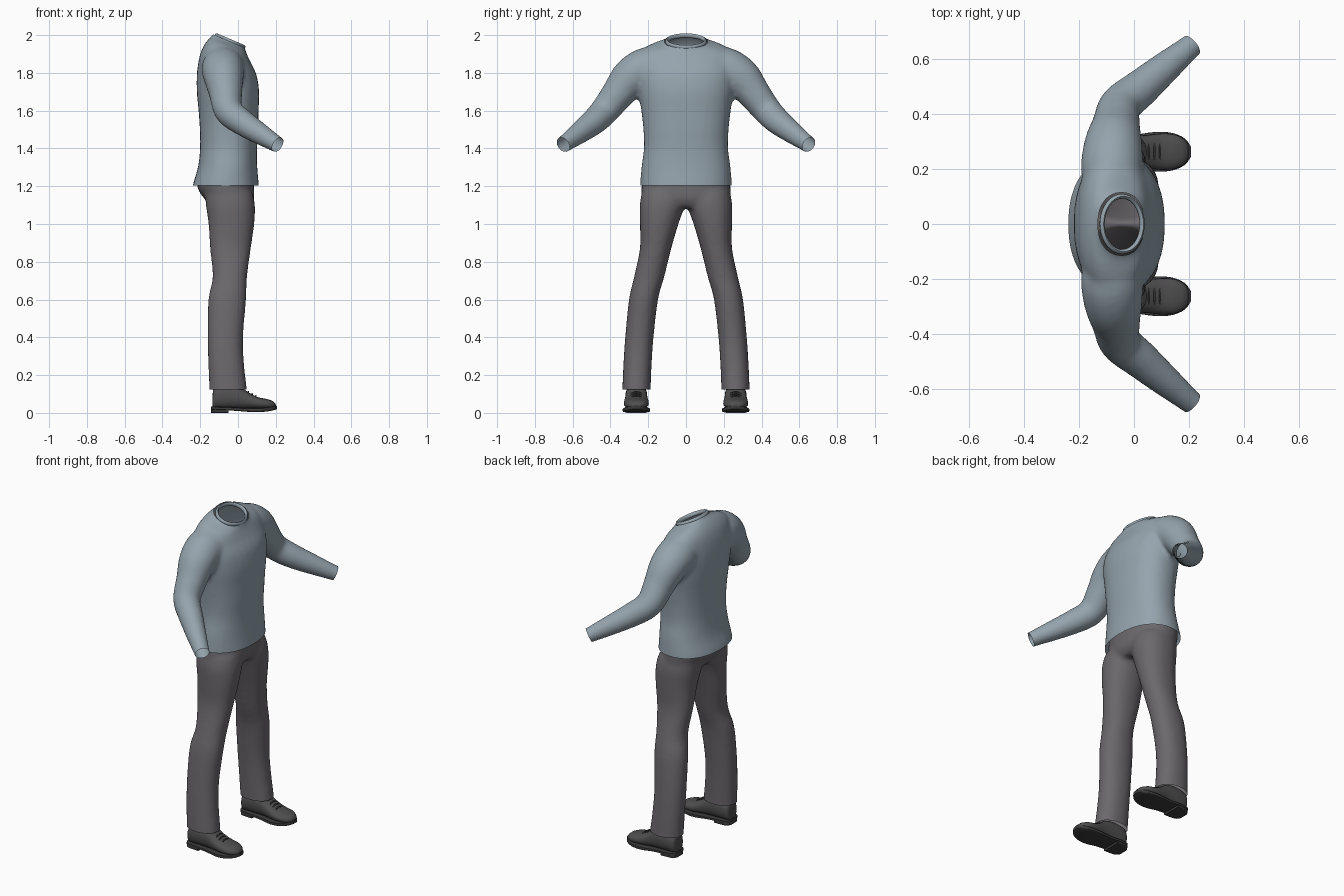
import bpy, bmesh, math
from mathutils import Vector

cube = bpy.data.objects.get("Cube")
if cube:
    bpy.data.objects.remove(cube, do_unlink=True)


def material(name, colour):
    m = bpy.data.materials.new(name)
    m.use_nodes = True
    m.diffuse_color = (*colour, 1)
    bsdf = m.node_tree.nodes["Principled BSDF"]
    bsdf.inputs["Base Color"].default_value = (*colour, 1)
    bsdf.inputs["Roughness"].default_value = 0.8
    return m


SHIRT = material("blue grey knit", (0.30, 0.37, 0.42))
CLOTH = material("charcoal cloth", (0.15, 0.14, 0.152))
LEATHER = material("dark leather", (0.08, 0.077, 0.08))
SOLE = material("black rubber", (0.045, 0.043, 0.045))


def smooth_path(keys, steps=4):
    """Catmull-Rom interpolation of tuples of numbers."""
    out = []
    for i in range(len(keys) - 1):
        a, b = keys[max(i - 1, 0)], keys[i]
        c, d = keys[i + 1], keys[min(i + 2, len(keys) - 1)]
        for s in range(steps):
            t = s / steps
            out.append(tuple(
                q + 0.5 * t * (r - p + t * (2 * p - 5 * q + 4 * r - w + t * (3 * (q - r) + w - p)))
                for p, q, r, w in zip(a, b, c, d)))
    return out + [tuple(keys[-1])]


def ring(centre, u, v, power=2.0, n=32):
    """Superellipse around centre with half axes u and v."""
    pts = []
    for i in range(n):
        a = math.tau * i / n
        c, s = math.cos(a), math.sin(a)
        pts.append(Vector(centre)
                   + Vector(u) * math.copysign(abs(c) ** (2 / power), c)
                   + Vector(v) * math.copysign(abs(s) ** (2 / power), s))
    return pts


def loft(bm, rings):
    loops = [[bm.verts.new(p) for p in r] for r in rings]
    n = len(loops[0])
    for a, b in zip(loops, loops[1:]):
        for i in range(n):
            j = (i + 1) % n
            bm.faces.new((a[i], a[j], b[j], b[i]))
    bm.faces.new(loops[0])
    bm.faces.new(loops[-1])


def finish(name, bm, mat, angle=50):
    bmesh.ops.recalc_face_normals(bm, faces=bm.faces[:])
    mesh = bpy.data.meshes.new(name)
    bm.to_mesh(mesh)
    bm.free()
    mesh.materials.append(mat)
    ob = bpy.data.objects.new(name, mesh)
    bpy.context.scene.collection.objects.link(ob)
    bpy.ops.object.select_all(action='DESELECT')
    ob.select_set(True)
    bpy.context.view_layer.objects.active = ob
    bpy.ops.object.shade_smooth_by_angle(angle=math.radians(angle))
    return ob


def fuse(ob, voxel=0.012, passes=10):
    """Merge overlapping volumes into one soft skin."""
    mod = ob.modifiers.new("fuse", 'REMESH')
    mod.mode = 'VOXEL'
    mod.voxel_size = voxel
    mod.use_smooth_shade = True
    mod = ob.modifiers.new("soften", 'SMOOTH')
    mod.iterations = passes
    for m in ("fuse", "soften"):
        bpy.ops.object.modifier_apply(modifier=m)


def open_ends(ob, cuts):
    """Slice away everything past each plane, leaving open cloth edges."""
    bm = bmesh.new()
    bm.from_mesh(ob.data)
    for point, normal, region in cuts:
        faces = [f for f in bm.faces if region(f.calc_center_median())]
        geom = set(faces)
        for f in faces:
            geom.update(f.edges)
            geom.update(f.verts)
        bmesh.ops.bisect_plane(bm, geom=list(geom), plane_co=point,
                               plane_no=normal, clear_outer=True)
    bm.to_mesh(ob.data)
    bm.free()
    bpy.ops.object.shade_smooth_by_angle(angle=math.radians(60))


# Sweater body: centre x, z, half depth, half width, forward slope
body = [(-.065, 1.13, .18, .245, 0), (-.065, 1.2, .176, .243, 0), (-.055, 1.3, .157, .236, 0),
        (-.05, 1.4, .151, .223, 0), (-.048, 1.5, .154, .226, 0), (-.05, 1.6, .159, .237, 0),
        (-.053, 1.7, .165, .252, 0), (-.06, 1.79, .158, .262, 0), (-.07, 1.86, .138, .262, -.05),
        (-.07, 1.91, .12, .245, -.15), (-.06, 1.942, .102, .195, -.3),
        (-.05, 1.96, .088, .13, -.4), (-.045, 1.977, .08, .102, -.43), (-.04, 2.04, .08, .098, -.43)]
# Sleeve: centre and radius
sleeve = [(-.07, .10, 1.83, .10), (-.08, .20, 1.825, .113), (-.075, .29, 1.775, .106),
          (-.065, .36, 1.69, .088), (-.05, .43, 1.6, .077), (.02, .49, 1.54, .070),
          (.12, .575, 1.475, .057), (.21, .65, 1.42, .044), (.27, .70, 1.383, .042)]

bm = bmesh.new()
loft(bm, [ring((x, 0, z), (rx, 0, rx * k), (0, ry, 0), 2.25)
          for x, z, rx, ry, k in smooth_path(body)])
for side in (1, -1):
    path = smooth_path(sleeve)
    pts = [Vector((x, side * y, z)) for x, y, z, r in path]
    rings = []
    for i, p in enumerate(pts):
        t = (pts[min(i + 1, len(pts) - 1)] - pts[max(i - 1, 0)]).normalized()
        u = t.cross(Vector((0, -t.z, t.y))).normalized()
        rings.append(ring(p, u * path[i][3], t.cross(u) * path[i][3], 2, 24))
    loft(bm, rings)
sweater = finish("sweater", bm, SHIRT)
fuse(sweater)
neck, neck_dir = Vector((-.043, 0, 1.966)), Vector((.395, 0, .92))
cuts = [((0, 0, 1.205), (0, 0, -1), lambda c: abs(c.y) < .4 and c.z < 1.35),
        (neck, neck_dir, lambda c: c.z > 1.85)]
for side in (1, -1):
    cuts.append(((.21, side * .65, 1.42), (.09, side * .075, -.055),
                 lambda c, s=side: c.y * s > .5))
open_ends(sweater, cuts)

# Ribbed neckline band
bm = bmesh.new()
slope = Vector((.92, 0, -.395))
loops = []
for outer in ring((0, 0, 0), (1, 0, 0), (0, 1, 0), 2, 40):
    p = neck + slope * outer.x * .079 + Vector((0, outer.y * .101, 0))
    out = (slope * outer.x + Vector((0, outer.y, 0))).normalized()
    loops.append([bm.verts.new(v) for v in ring(p, out * .009, neck_dir * .013, 2, 8)])
for a, b in zip(loops, loops[1:] + loops[:1]):
    for i in range(8):
        j = (i + 1) % 8
        bm.faces.new((a[i], a[j], b[j], b[i]))
finish("neckline_band", bm, SHIRT)

# Trousers: hips plus two legs (centre y, z, centre x, half depth, half width)
hips = [(0, 1.32, -.06, .135, .225), (0, 1.2, -.066, .15, .236),
        (0, 1.13, -.045, .13, .225), (0, 1.085, -.04, .10, .15)]
leg = [(.115, 1.17, -.05, .125, .118), (.125, 1.1, -.04, .13, .12), (.142, 1.0, -.035, .121, .102),
       (.161, .87, -.04, .108, .083), (.195, .72, -.043, .091, .08), (.225, .6, -.057, .1, .077),
       (.247, .4, -.067, .094, .075), (.257, .25, -.062, .095, .075),
       (.262, .12, -.052, .1, .075), (.262, .05, -.05, .1, .075)]
bm = bmesh.new()
for part, side in ((hips, 1), (leg, 1), (leg, -1)):
    loft(bm, [ring((x, side * y, z), (rx, 0, 0), (0, ry, 0), 2.2)
              for y, z, x, rx, ry in smooth_path(part)])
trousers = finish("trousers", bm, CLOTH)
fuse(trousers)
open_ends(trousers, [((0, 0, 1.25), (0, 0, 1), lambda c: c.z > 1.15),
                     ((0, 0, .125), (0, 0, -1), lambda c: c.z < .3)])

# Shoe outlines: x, half width, bottom z, top z
upper = [(-.135, .03, .03, .09), (-.125, .05, .02, .135), (-.07, .057, .02, .15),
         (0, .058, .02, .145), (.05, .061, .02, .112), (.1, .066, .02, .085),
         (.15, .062, .02, .074), (.185, .043, .022, .062), (.2, .018, .028, .045)]
welt = [(-.142, .032, .015, .033), (-.125, .055, .015, .033), (-.07, .062, .014, .032),
        (0, .062, .01, .028), (.08, .072, .004, .026), (.14, .068, .006, .028),
        (.185, .048, .013, .034), (.207, .018, .02, .038)]
heel = [(-.142, .032, 0, .02), (-.12, .055, 0, .02), (-.05, .06, 0, .02)]


def shoe_part(bm, keys, y, power):
    loft(bm, [ring((x, y, (lo + hi) / 2), (0, w, 0), (0, 0, (hi - lo) / 2), power, 24)
              for x, w, lo, hi in smooth_path(keys, 3)])


for side, label in ((1, "left"), (-1, "right")):
    y = side * .263
    bm = bmesh.new()
    shoe_part(bm, upper, y, 2.4)
    finish(label + "_shoe_upper", bm, LEATHER, 60)
    bm = bmesh.new()
    shoe_part(bm, welt, y, 7)
    shoe_part(bm, heel, y, 7)
    finish(label + "_shoe_sole", bm, SOLE, 40)
    # Laces across the instep
    bm = bmesh.new()
    for k in range(3):
        x, z = .055 + .02 * k, .112 - .0105 * k
        loft(bm, [ring((x, y + d * .03, z - .01 * d * d), (.004, 0, 0), (0, 0, .004), 2, 8)
                  for d in (-1, -.5, 0, .5, 1)])
    finish(label + "_shoe_laces", bm, SOLE)
